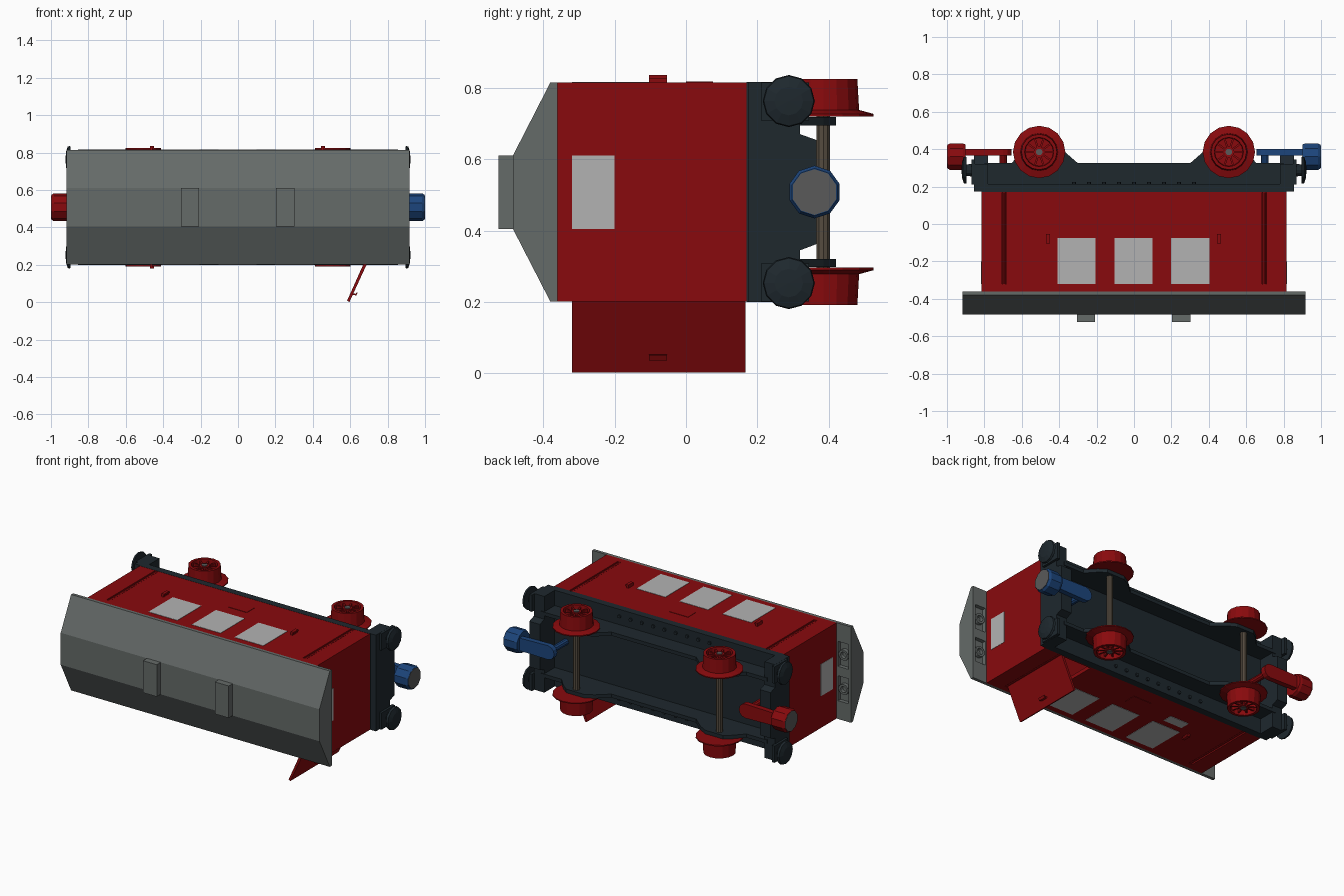
import bpy, bmesh, math
from mathutils import Matrix, Vector

if "Cube" in bpy.data.objects:
    bpy.data.objects.remove(bpy.data.objects["Cube"])

CZ = 0.508   # mid plane of the wagon (it lies on its side: roof to -y, wheels to +y)


def mat(name, rgb):
    m = bpy.data.materials.new(name)
    m.diffuse_color = (*rgb, 1)
    m.use_nodes = True
    m.node_tree.nodes["Principled BSDF"].inputs["Base Color"].default_value = m.diffuse_color
    return m


RED = mat("red", (0.25, 0.003, 0.004))
NAVY = mat("navy", (0.013, 0.021, 0.027))
BLUE = mat("blue", (0.012, 0.06, 0.2))
ROOF = mat("roof_grey", (0.13, 0.145, 0.14))
PANE = mat("pane_grey", (0.45, 0.45, 0.45))
STEEL = mat("axle_brown", (0.09, 0.07, 0.05))
DARK = mat("dark_grey", (0.1, 0.1, 0.1))


def make(name, bm, material):
    bmesh.ops.recalc_face_normals(bm, faces=bm.faces)
    me = bpy.data.meshes.new(name)
    bm.to_mesh(me)
    bm.free()
    ob = bpy.data.objects.new(name, me)
    bpy.context.collection.objects.link(ob)
    if material:
        me.materials.append(material)
    return ob


def box(name, x, y, z, material=None):
    bm = bmesh.new()
    bmesh.ops.create_cube(bm, size=1)
    for v in bm.verts:
        for i, r in enumerate((x, y, z)):
            v.co[i] = r[0] if v.co[i] < 0 else r[1]
    return make(name, bm, material)


def prism(name, pts, axis, a, b, material):
    """Extrude a 2D outline along an axis: 'x' uses (y, z), 'y' uses (x, z), 'z' uses (x, y)."""
    i = "xyz".index(axis)
    bm = bmesh.new()
    rings = []
    for t in (a, b):
        ring = []
        for p in pts:
            c = list(p)
            c.insert(i, t)
            ring.append(bm.verts.new(c))
        rings.append(ring)
        bm.faces.new(ring)
    n = len(pts)
    for k in range(n):
        bm.faces.new((rings[0][k], rings[0][(k + 1) % n], rings[1][(k + 1) % n], rings[1][k]))
    return make(name, bm, material)


def lathe(name, prof, center, axis, n, material, smooth=False):
    """Revolve (radius, height) points round an axis direction."""
    q = Vector((0, 0, 1)).rotation_difference(Vector(axis))
    bm = bmesh.new()
    vs = [bm.verts.new((r, 0, h)) for r, h in prof]
    es = [bm.edges.new(e) for e in zip(vs, vs[1:])]
    bmesh.ops.spin(bm, geom=vs + es, cent=(0, 0, 0), axis=(0, 0, 1),
                   angle=math.tau, steps=n, use_duplicate=False)
    bmesh.ops.remove_doubles(bm, verts=bm.verts, dist=1e-5)
    bm.transform(Matrix.Translation(center) @ q.to_matrix().to_4x4())
    return make(name, bm, material)


def rod(name, r, h0, h1, center, axis, n, material):
    return lathe(name, [(0, h0), (r, h0), (r, h1), (0, h1)], center, axis, n, material)


def cut(ob, *cutters):
    for c in cutters:
        m = ob.modifiers.new("cut", "BOOLEAN")
        m.operation = "DIFFERENCE"
        m.solver = "EXACT"
        m.object = c
        bpy.context.view_layer.objects.active = ob
        bpy.ops.object.modifier_apply(modifier=m.name)
        bpy.data.objects.remove(c)


def side_z(s, a, b):
    """Distances from the mid plane turned into a z range on side s."""
    return tuple(sorted((CZ + s * a, CZ + s * b)))


# hollow body with one open doorway and hinge grooves
body = box("body", (-0.815, 0.815), (-0.36, 0.17), (0.201, 0.815), RED)
cut(body, box("inner", (-0.79, 0.79), (-0.34, 0.155), (0.225, 0.79)),
    box("doorway", (0.465, 0.685), (-0.32, 0.16), (0.15, 0.25)))
for s in (1, -1):
    for x in (-0.695, 0.697):
        cut(body, box("groove", (x - 0.012, x + 0.012), (-0.32, 0.169), side_z(s, 0.297, 0.33)))
        rod("hinge_pin", 0.009, -0.32, 0.168, (x, 0, CZ + s * 0.297), (0, 1, 0), 8, RED)

# roof with pockets under the overhangs
roof = prism("roof", [(-0.36, 0.201), (-0.36, 0.815), (-0.38, 0.815), (-0.485, 0.61),
                      (-0.485, 0.405), (-0.38, 0.201)], "x", -0.917, 0.917, ROOF)
for e in (1, -1):
    for s in (1, -1):
        xr = sorted((e * 0.825, e * 0.9))
        cut(roof, box("pocket", xr, (-0.385, -0.3), side_z(s, 0.03, 0.19)))
        lathe("roof_stud", [(0.02, -0.385), (0.034, -0.385), (0.034, -0.362), (0.02, -0.362), (0.02, -0.385)],
              (e * 0.862, 0, CZ + s * 0.11), (0, 1, 0), 12, ROOF)
for x in (-0.257, 0.253):
    box("roof_vent", (x - 0.049, x + 0.049), (-0.525, -0.48), (0.405, 0.61), ROOF)

# windows, side panels and handles
for s in (1, -1):
    for x in (-0.308, -0.002, 0.301):
        box("side_window", (x - 0.102, x + 0.102), (-0.32, -0.075), side_z(s, 0.283, 0.309), PANE)
    box("side_panel", (-0.067, 0.063), (0.0, 0.075), side_z(s, 0.3, 0.3095), RED)
    for x in (-0.46, 0.455):
        if s < 0 and x > 0:
            continue
        prism("door_handle", [(x - 0.01, CZ + s * 0.328), (x + 0.01, CZ + s * 0.328),
                              (x + 0.01, CZ + s * 0.318), (x + 0.004, CZ + s * 0.318),
                              (x + 0.004, CZ + s * 0.3), (x - 0.01, CZ + s * 0.3)],
              "y", -0.103, -0.053, RED)
for e in (1, -1):
    box("end_window", sorted((e * 0.785, e * 0.817)), (-0.32, -0.2), (0.405, 0.61), PANE)
box("small_label_plate", (-0.385, -0.25), (-0.03, 0.035), (0.1985, 0.21), PANE)

# open door swung outwards, with its handle
prism("open_door", [(0.672, 0.207), (0.69, 0.207), (0.596, 0.002), (0.583, 0.008)], "y", -0.32, 0.167, RED)
prism("open_door_handle", [(0.605, 0.042), (0.632, 0.036), (0.64, 0.05), (0.634, 0.053),
                           (0.628, 0.045), (0.608, 0.05)], "y", -0.103, -0.053, RED)

# chassis deck and edge sills
box("chassis_deck", (-0.815, 0.815), (0.17, 0.215), (0.2, 0.816), NAVY)
# side frames rising round the axles
half = [(0.29, 0.325), (0.36, 0.325), (0.42, 0.385), (0.46, 0.42), (0.555, 0.42), (0.6, 0.385),
        (0.655, 0.325), (0.8, 0.325), (0.8, 0.2)]
half[0:2] = [(0.3, 0.325), (0.375, 0.39)]
half[2:3] = [(0.43, 0.42)]
frame = half + [(-x, y) for x, y in reversed(half)]
for s in (1, -1):
    prism("side_frame", frame, "z", *side_z(s, 0.187, 0.21), NAVY)
    for k in range(9):
        rod("rivet", 0.011, 0.21, 0.225, (-0.32 + 0.08 * k, 0, CZ + s * 0.265), (0, 1, 0), 6, NAVY)

for e in (1, -1):
    # end beam with a raised middle that carries the coupler
    prism("end_beam", [(0.175, 0.2), (0.32, 0.2), (0.32, 0.345), (0.365, 0.362), (0.365, 0.654),
                       (0.32, 0.67), (0.32, 0.816), (0.175, 0.816)], "x", e * 0.78, e * 0.855, NAVY)
    # buffers
    for s in (1, -1):
        c = (0, 0.288, CZ + s * 0.255)
        box("buffer_base", sorted((e * 0.85, e * 0.87)), (0.21, 0.345), side_z(s, 0.2, 0.307), NAVY)
        lathe("buffer", [(0, 0.86), (0.035, 0.86), (0.03, 0.895), (0.073, 0.897), (0.07, 0.91), (0.04, 0.92), (0, 0.922)],
              (0, c[1], c[2]), (e, 0, 0), 12, NAVY)

    # coupler arm, pivot peg and magnet head
    col = BLUE if e > 0 else RED
    arm = [(e * 0.905, CZ - 0.04), (e * 0.905, CZ + 0.04)]
    arm += [(e * (0.7 - 0.045 * math.sin(a)), CZ + 0.045 * math.cos(a))
            for a in [math.pi * k / 6 for k in range(7)]]
    prism("coupler_arm", arm, "y", 0.367, 0.4, col)
    rod("coupler_peg", 0.02, 0.2, 0.37, (e * 0.7, 0, CZ), (0, 1, 0), 10, col)
    lathe("coupler_head", [(0, 0.9), (0.068, 0.9), (0.074, 0.915), (0.074, 0.985), (0.066, 0.998), (0, 0.998)],
          (0, 0.36, CZ), (e, 0, 0), 10, col)
    rod("coupler_magnet", 0.064, 0.98, 1.0, (0, 0.36, CZ), (e, 0, 0), 10, DARK)

    # axle and its two spoked, flanged wheels
    ax = e * 0.507
    rod("axle", 0.02, -0.3, 0.3, (ax, 0.385, CZ), (0, 0, 1), 10, STEEL)
    for s in (1, -1):
        c = (ax, 0.385, CZ)
        lathe("wheel", [(0, 0.212), (0.14, 0.212), (0.14, 0.219), (0.1, 0.23), (0.095, 0.317), (0.078, 0.317),
                        (0.075, 0.285), (0, 0.285)], c, (0, 0, s), 16, RED)
        rod("wheel_hub", 0.03, 0.28, 0.312, c, (0, 0, s), 10, RED)
        rod("axle_cap", 0.018, 0.3, 0.316, c, (0, 0, s), 10, DARK)
        for k in range(10):
            sp = box("wheel_spoke", (0.02, 0.079), (-0.005, 0.005), side_z(s, 0.28, 0.305), RED)
            sp.data.transform(Matrix.Translation((c[0], c[1], 0)) @ Matrix.Rotation(math.tau * k / 10, 4, "Z"))
